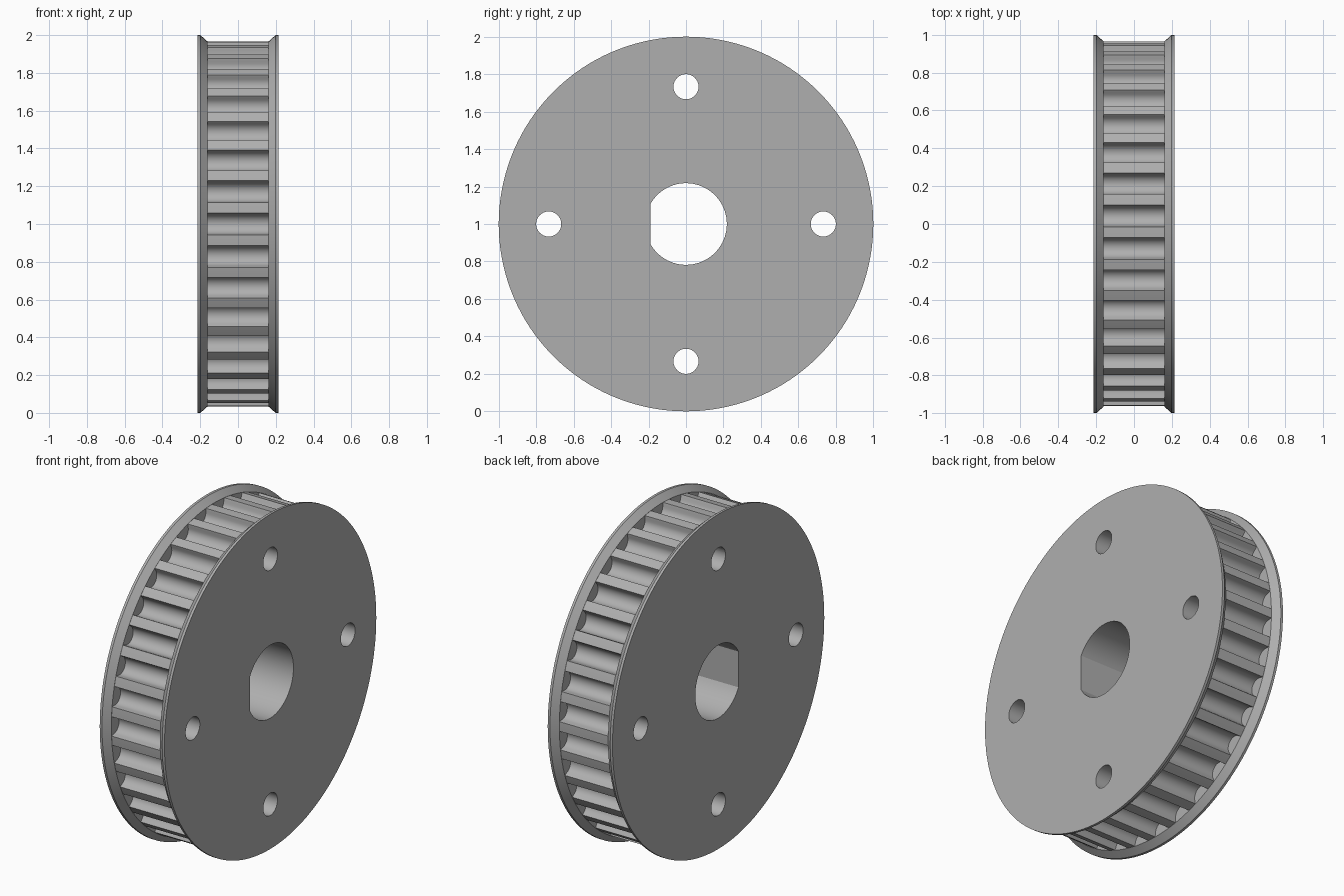
import bpy, bmesh
from math import sin, cos, pi, tau, asin, sqrt

if "Cube" in bpy.data.objects:
    bpy.data.objects.remove(bpy.data.objects["Cube"])

TEETH, R_BODY, R_BORE = 35, 0.965, 0.218


def circle(r, n=140, cy=0.0, cz=0.0):
    return [(cy + r * cos(tau * i / n), cz + r * sin(tau * i / n)) for i in range(n)]


def loft(name, rings):
    """Closed solid along x from rings of (x, [(y, z), ...]), centred on z = 1."""
    bm = bmesh.new()
    loops = [[bm.verts.new((x, y, z + 1)) for y, z in prof] for x, prof in rings]
    for a, b in zip(loops, loops[1:]):
        for i in range(len(a)):
            j = (i + 1) % len(a)
            bm.faces.new((a[i], a[j], b[j], b[i]))
    bm.faces.new(loops[0])
    bm.faces.new(loops[-1])
    bmesh.ops.recalc_face_normals(bm, faces=bm.faces)
    mesh = bpy.data.meshes.new(name)
    bm.to_mesh(mesh)
    bm.free()
    obj = bpy.data.objects.new(name, mesh)
    bpy.context.collection.objects.link(obj)
    return obj


def boolean(target, other, operation):
    mod = target.modifiers.new(other.name, 'BOOLEAN')
    mod.operation, mod.solver, mod.object = operation, 'EXACT', other
    bpy.context.view_layer.objects.active = target
    bpy.ops.object.modifier_apply(modifier=mod.name)
    bpy.data.objects.remove(other, do_unlink=True)


# Toothed rim outline: round-bottomed grooves, one centred on -y
groove_r, groove_c = 0.054, 0.948
half = asin((groove_r + 0.004) / R_BODY)
outline = []
for k in range(TEETH):
    a = pi + tau * k / TEETH
    local = [(R_BODY * cos(half), -R_BODY * sin(half))]
    local += [(groove_c - groove_r * sin(pi * s / 12), -groove_r * cos(pi * s / 12))
              for s in range(13)]
    local += [(R_BODY * cos(half), R_BODY * sin(half))]
    land = tau / TEETH - 2 * half
    local += [(R_BODY * cos(half + land * s / 3), R_BODY * sin(half + land * s / 3))
              for s in (1, 2)]
    outline += [(u * cos(a) - v * sin(a), u * sin(a) + v * cos(a)) for u, v in local]

pulley = loft("timing_pulley", [(-0.185, outline), (0.185, outline)])

# Bevelled flanges on both sides
for s in (-1, 1):
    flange = loft("flange", [(s * 0.161, circle(0.966)), (s * 0.199, circle(1.0)),
                             (s * 0.214, circle(1.0))])
    boolean(pulley, flange, 'UNION')

# D-shaped bore with its flat towards -y
start = pi - asin(sqrt(R_BORE ** 2 - 0.19 ** 2) / R_BORE)
bore = [(R_BORE * cos(t), R_BORE * sin(t))
        for t in (-start + 2 * start * i / 64 for i in range(65))]
boolean(pulley, loft("bore_cutter", [(-0.4, bore), (0.4, bore)]), 'DIFFERENCE')

# Four bolt holes
for k in range(4):
    hole = circle(0.067, 40, 0.733 * cos(k * pi / 2), 0.733 * sin(k * pi / 2))
    boolean(pulley, loft("hole_cutter", [(-0.4, hole), (0.4, hole)]), 'DIFFERENCE')

# Dark grey metal
metal = bpy.data.materials.new("dark_grey_metal")
metal.diffuse_color = (0.43, 0.43, 0.43, 1)
metal.use_nodes = True
metal.node_tree.nodes["Principled BSDF"].inputs["Base Color"].default_value = metal.diffuse_color
pulley.data.materials.clear()
pulley.data.materials.append(metal)

# Smooth curved walls, sharp edges
bpy.ops.object.select_all(action='DESELECT')
pulley.select_set(True)
bpy.context.view_layer.objects.active = pulley
bpy.ops.object.shade_smooth_by_angle(angle=pi / 6)
